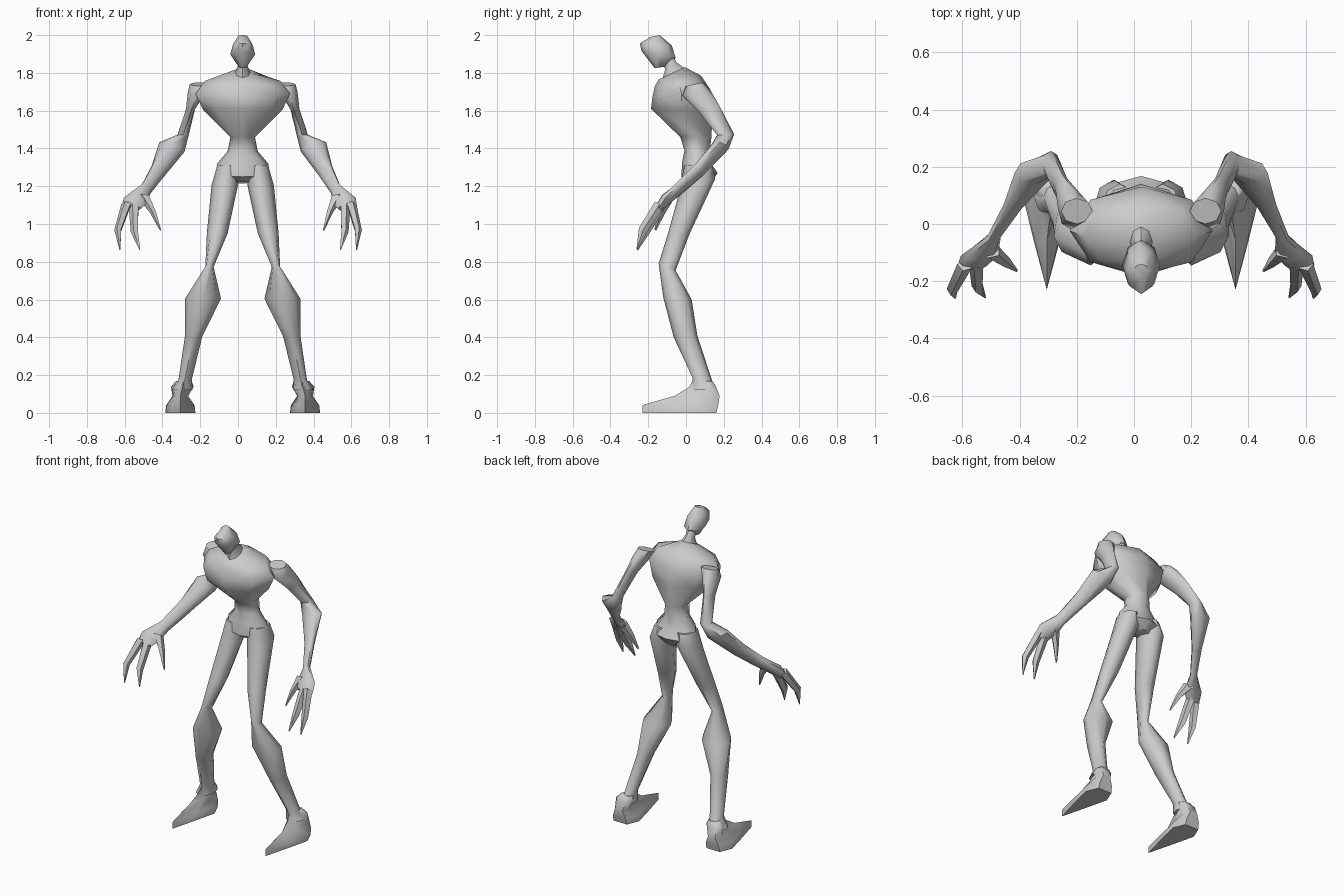
import bpy, bmesh
from math import cos, sin, pi, radians
from mathutils import Vector

AXIS = 0.025  # the body's symmetry line


def ngon(n):
    return [(cos(2 * pi * i / n), sin(2 * pi * i / n)) for i in range(n)]


FOOT_PLAN = [(0, -1), (.55, -.15), (1, .6), (.6, 1), (-.6, 1), (-1, .6), (-.55, -.15)]


def loft(name, rings, shape=ngon(8), side=1):
    """Each ring: x centre, half width, front (y, z), back (y, z), optional side tilt."""
    bm = bmesh.new()
    loops = []
    for c, hx, yf, zf, yb, zb, *tilt in rings:
        if side > 0 and c > .4 and zf > .8:      # left forearm hangs slightly closer in
            c -= (c - .4) * .19
        f, b = Vector((0, yf, zf)), Vector((0, yb, zb))
        mid, v = (f + b) / 2, (b - f) / 2
        u = Vector((hx, 0, tilt[0] if tilt else 0))
        loop = []
        for p, q in shape:
            co = mid + u * p + v * q
            loop.append(bm.verts.new((AXIS + side * (c + co.x), co.y, co.z)))
        loops.append(loop)
    n = len(shape)
    for a, b in zip(loops, loops[1:]):
        for i in range(n):
            j = (i + 1) % n
            bm.faces.new((a[i], a[j], b[j], b[i]))
    bm.faces.new(loops[0])
    bm.faces.new(loops[-1])
    bmesh.ops.recalc_face_normals(bm, faces=bm.faces)
    me = bpy.data.meshes.new(name)
    bm.to_mesh(me)
    bm.free()
    ob = bpy.data.objects.new(name, me)
    bpy.context.collection.objects.link(ob)
    bpy.ops.object.select_all(action='DESELECT')
    ob.select_set(True)
    bpy.context.view_layer.objects.active = ob
    bpy.ops.object.shade_smooth_by_angle(angle=radians(55))
    return ob


# Head and neck
loft("head", [(0, .02, -.165, 1.825, -.10, 1.835),
              (0, .066, -.235, 1.915, -.055, 1.88),
              (0, .052, -.245, 1.955, -.075, 1.945),
              (0, .025, -.19, 1.99, -.14, 2.0)])
loft("neck", [(0, .05, -.13, 1.75, .03, 1.80),
              (0, .026, -.11, 1.82, -.05, 1.855),
              (0, .03, -.14, 1.88, -.07, 1.90)])

# Torso, from the neck base down to the crotch
loft("torso", [(0, .045, -.145, 1.765, -.005, 1.83),
               (0, .20, -.165, 1.73, .08, 1.785),
               (0, .25, -.178, 1.67, .13, 1.71),
               (0, .21, -.185, 1.61, .14, 1.60),
               (0, .065, -.03, 1.46, .135, 1.46),
               (0, .08, -.008, 1.39, .125, 1.38),
               (0, .135, -.02, 1.33, .14, 1.31),
               (0, .145, -.025, 1.25, .168, 1.27),
               (0, .06, .01, 1.225, .13, 1.215)])

# Limbs, both sides
for side, label in ((-1, "right"), (1, "left")):
    loft(label + "_leg", [(.075, .06, -.01, 1.31, .14, 1.31),
                          (.095, .07, -.035, 1.17, .155, 1.24),
                          (.135, .055, -.095, .95, .02, .95),
                          (.176, .022, -.145, .79, -.055, .755),
                          (.21, .095, -.12, .61, .03, .60),
                          (.26, .046, -.065, .40, .06, .41),
                          (.305, .035, .035, .185, .14, .165),
                          (.32, .055, .03, .12, .16, .12)], side=side)
    loft(label + "_foot", [(.31, .04, .035, .17, .14, .17),
                           (.32, .06, .015, .135, .158, .14),
                           (.33, .042, -.06, .09, .178, .09),
                           (.33, .075, -.23, .042, .17, .04),
                           (.33, .08, -.23, 0, .16, 0)], FOOT_PLAN, side)
    loft(label + "_arm", [(.225, .055, .0, 1.73, .09, 1.75),
                          (.245, .046, -.02, 1.68, .128, 1.71),
                          (.276, .024, .07, 1.59, .175, 1.63),
                          (.315, .03, .165, 1.47, .255, 1.475),
                          (.375, .067, .135, 1.42, .225, 1.395, .025),
                          (.445, .036, .045, 1.31, .09, 1.26, .025),
                          (.515, .024, -.06, 1.205, -.03, 1.155, .02),
                          (.565, .065, -.125, 1.155, -.095, 1.10, .01),
                          (.59, .052, -.16, 1.10, -.13, 1.065)], side=side)
    # Clawed fingers
    fingers = {
        "outer_finger": [(.615, .028, -.165, 1.12, -.115, 1.09),
                         (.66, .020, -.25, .98, -.205, .955),
                         (.65, .003, -.262, .87, -.257, .86)],
        "inner_finger": [(.575, .028, -.16, 1.11, -.115, 1.07),
                         (.572, .021, -.24, .97, -.195, .945),
                         (.545, .003, -.260, .87, -.255, .86)],
        "thumb": [(.525, .035, -.12, 1.16, -.07, 1.12),
                  (.475, .018, -.15, 1.07, -.11, 1.055),
                  (.435, .004, -.168, .97, -.158, .965)]}
    for part, rings in fingers.items():
        loft(f"{label}_{part}", rings, ngon(5), side)
